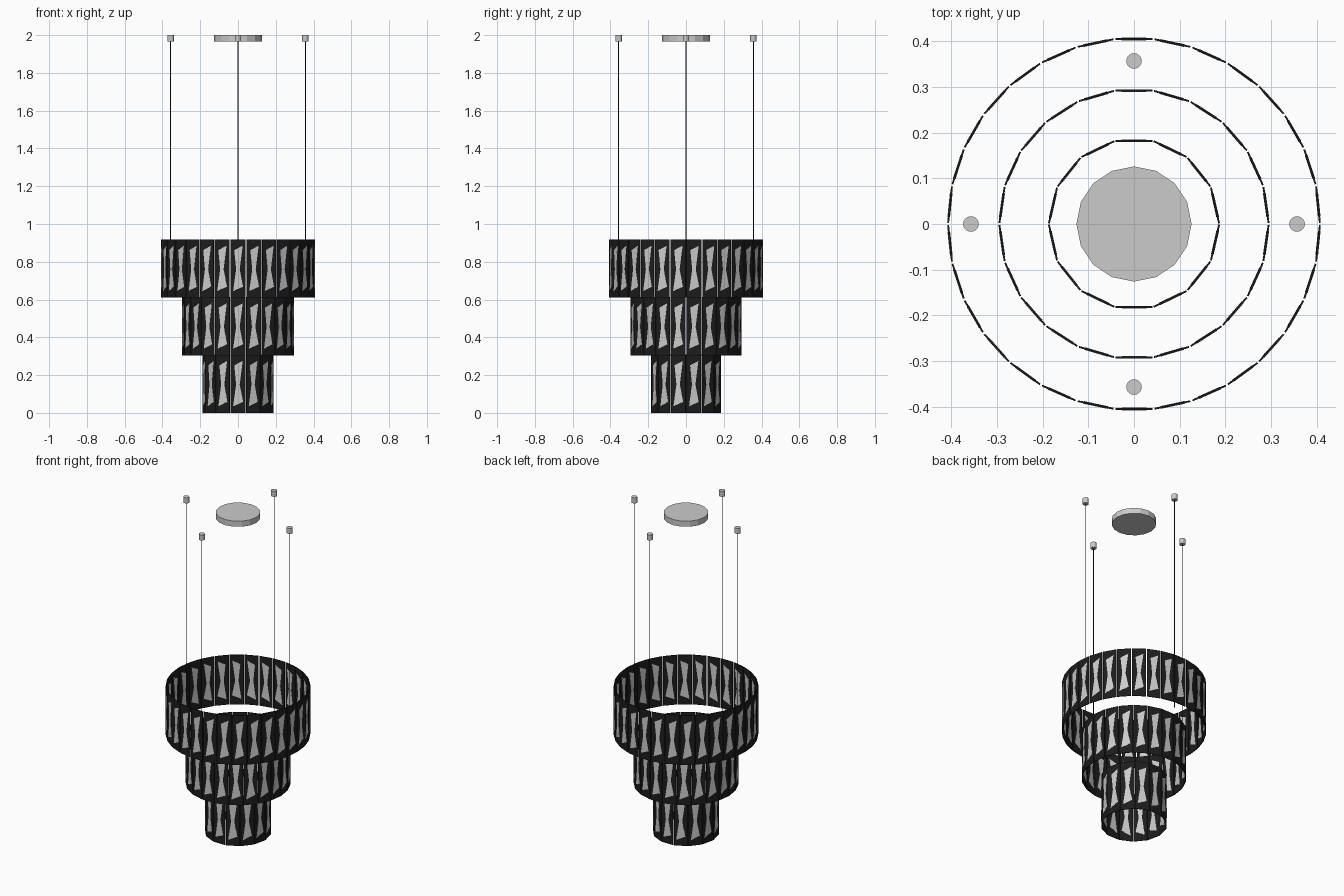
import bpy, bmesh, math
from mathutils import Vector

if "Cube" in bpy.data.objects:
    bpy.data.objects.remove(bpy.data.objects["Cube"])


def material(name, c):
    m = bpy.data.materials.new(name)
    m.diffuse_color = (c, c, c, 1)
    m.use_nodes = True
    m.node_tree.nodes["Principled BSDF"].inputs["Base Color"].default_value = m.diffuse_color
    return m


DARK = material("dark_metal", 0.012)
W, H, T = 0.08, 0.309, 0.004          # panel width, height, thickness
PLATE = [(-W / 2, 0), (W / 2, 0), (W / 2, H), (-W / 2, H)]
# slanted hourglass seen in the middle of every panel
HOURGLASS = [(-0.026, 0.035), (0.027, 0.058), (0.009, 0.15),
             (0.025, 0.275), (-0.020, 0.252), (-0.010, 0.15)]


def ring(name, outline, count, radius, z0, thick, mat=None):
    """Extruded outline repeated around a circle, facing outward."""
    bm = bmesh.new()
    for i in range(count):
        a = -math.pi / 2 + i * math.tau / count
        out = Vector((math.cos(a), math.sin(a), 0))
        side = Vector((-math.sin(a), math.cos(a), 0))
        verts = [bm.verts.new(out * (radius - thick / 2) + side * u + Vector((0, 0, z0 + z)))
                 for u, z in outline]
        face = bm.faces.new(verts)
        new = bmesh.ops.extrude_face_region(bm, geom=[face], use_keep_orig=True)["geom"]
        bmesh.ops.translate(bm, vec=out * thick,
                            verts=[g for g in new if isinstance(g, bmesh.types.BMVert)])
    bmesh.ops.recalc_face_normals(bm, faces=bm.faces)
    me = bpy.data.meshes.new(name)
    bm.to_mesh(me)
    bm.free()
    ob = bpy.data.objects.new(name, me)
    bpy.context.collection.objects.link(ob)
    if mat:
        me.materials.append(mat)


def cylinder(name, r, z0, z1, x=0, y=0, sides=16, mat=None):
    bpy.ops.mesh.primitive_cylinder_add(vertices=sides, radius=r, depth=z1 - z0,
                                        location=(x, y, (z0 + z1) / 2))
    ob = bpy.context.object
    ob.name = name
    if mat:
        ob.data.materials.append(mat)


# three tiers of flat panels with pale inlays
for tier, count, radius, z0 in (("lower", 14, 0.182, 0.0),
                                ("middle", 22, 0.292, 0.305),
                                ("upper", 30, 0.405, 0.61)):
    ring(tier + "_panels", PLATE, count, radius, z0, T, DARK)
    ring(tier + "_inlays", HOURGLASS, count, radius, z0, T + 0.002)

# ceiling plate
cylinder("ceiling_plate", 0.126, 1.965, 2.0)

# four suspension cords with ceiling caps
for i in range(4):
    x, y = 0.357 * math.cos(i * math.pi / 2), 0.357 * math.sin(i * math.pi / 2)
    cylinder("cord_cap", 0.017, 1.965, 2.0, x, y)
    cylinder("cord", 0.002, 0.61, 1.965, x, y, 8, DARK)
